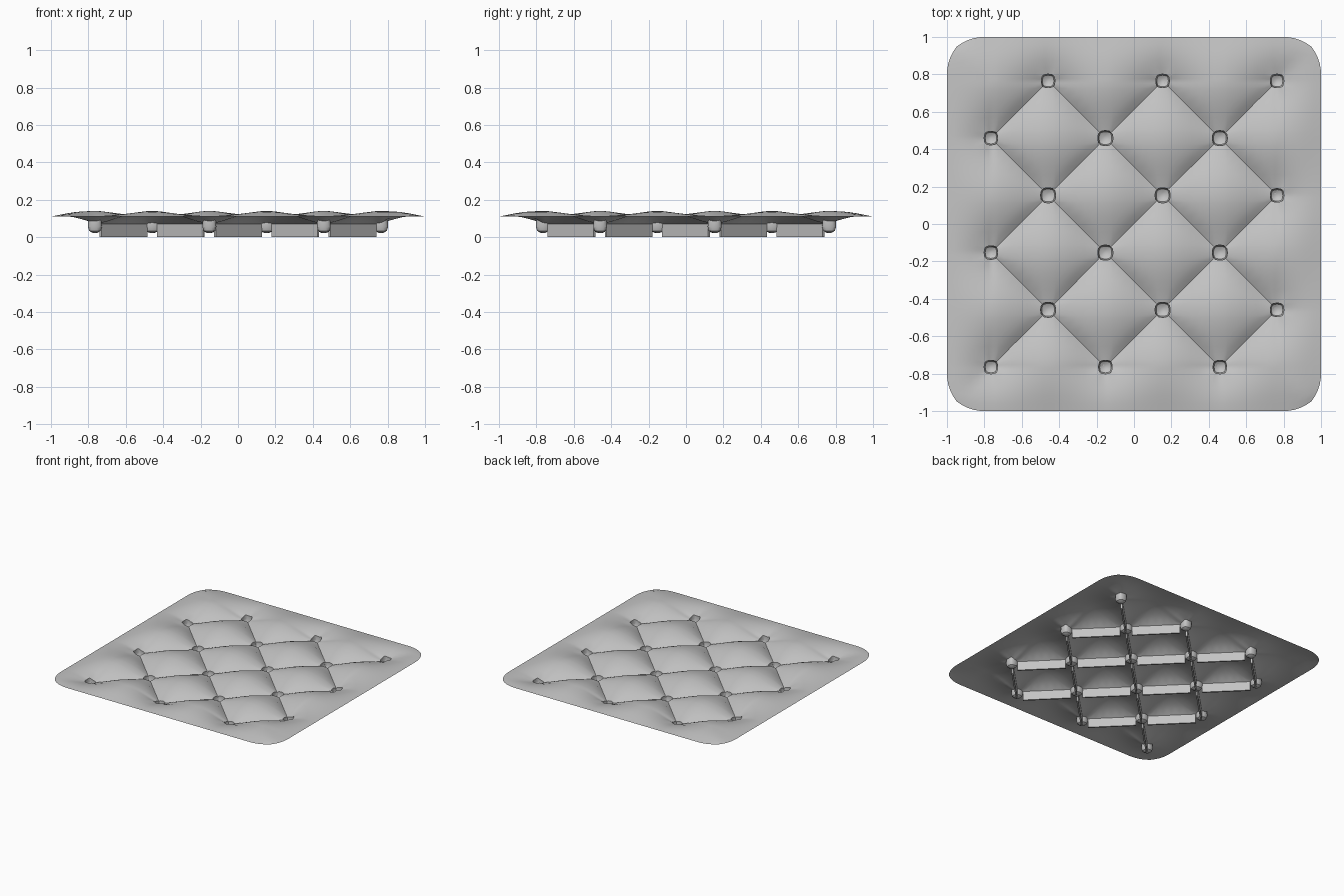
import bpy, bmesh, math
from mathutils import Vector, Matrix

cube = bpy.data.objects.get("Cube")
if cube:
    bpy.data.objects.remove(cube, do_unlink=True)

STEP = 0.306            # spacing of the tuft lattice
LIM = 2.5 * STEP        # outermost tuft row
EDGE_Z, CREASE_Z, PUFF = 0.11, 0.07, 0.07
RIM = 0.04              # half width of a tuft pit
# grid offset from tuft -> pit radius, pit height
PIT = {0: (0, 0.022), 0.012: (0.017, 0.024), 0.024: (0.034, 0.034), 0.032: (0.041, 0.054)}

fabric = bpy.data.materials.new("grey_fabric")
fabric.use_nodes = True
GREY = (0.55, 0.55, 0.55, 1)
fabric.diffuse_color = GREY
bsdf = next(n for n in fabric.node_tree.nodes if n.type == 'BSDF_PRINCIPLED')
bsdf.inputs["Base Color"].default_value = GREY

rows = [(i - 2.5) * STEP for i in range(6)]
tufts = [(rows[i], rows[j]) for i in range(6) for j in range(6) if (i + j) % 2 == 0]


def finish(bm, name):
    mesh = bpy.data.meshes.new(name)
    bm.to_mesh(mesh)
    bm.free()
    obj = bpy.data.objects.new(name, mesh)
    bpy.context.collection.objects.link(obj)
    mesh.materials.append(fabric)
    return obj


def clamp(v):
    return max(-LIM, min(LIM, v))


def height(x, y):
    """Puffed diamonds between creases, fading to a flat hem."""
    cx, cy = clamp(x), clamp(y)
    dx, dy = cx - rows[0], cy - rows[0]
    p, q = (dx + dy) / (2 * STEP), (dx - dy) / (2 * STEP)
    z = CREASE_Z + PUFF * abs(math.sin(math.pi * p) * math.sin(math.pi * q)) ** 0.7
    t = min(1, max(abs(x - cx), abs(y - cy)) / (1 - LIM))
    if t > 0:
        z = EDGE_Z + (z - EDGE_Z) * (1 - t) ** 1.5 + 0.012 * math.sin(math.pi * t)
    return z


def place(x, y):
    """Final position of a grid point: tuft pit, rounded corner or plain sheet."""
    for tx, ty in tufts:
        dx, dy = x - tx, y - ty
        c = max(abs(dx), abs(dy))
        if c < RIM + 1e-4:
            if c < 1e-5:
                return Vector((tx, ty, PIT[0][1]))
            r, z = PIT.get(round(c, 3), (RIM, height(x, y)))
            if max(abs(tx), abs(ty)) > LIM - 0.01:
                r *= 0.9
            a, b = dx / c, dy / c
            return Vector((tx + r * a * math.sqrt(1 - 0.35 * b * b),
                           ty + r * b * math.sqrt(1 - 0.35 * a * a), z))
    z = height(x, y)
    a, b = (abs(x) - 0.8) / 0.2, (abs(y) - 0.8) / 0.2
    if a > 0 and b > 0:
        x = math.copysign(0.8 + 0.2 * a * math.sqrt(1 - 0.45 * b * b), x)
        y = math.copysign(0.8 + 0.2 * b * math.sqrt(1 - 0.45 * a * a), y)
    return Vector((x, y, z))


# Grid lines cluster round every tuft row
near = [0, 0.012, 0.024, 0.032, RIM, 0.07, 0.11, STEP / 2]
lines = {round(r + s * o, 4) for r in rows for o in near for s in (-1, 1)}
lines |= {s * v for v in (0.96, 1.0) for s in (-1, 1)}
lines = sorted(lines)

# Tufted sheet
bm = bmesh.new()
grid = [[bm.verts.new(place(x, y)) for x in lines] for y in lines]
for j in range(len(lines) - 1):
    for i in range(len(lines) - 1):
        a, b = grid[j][i], grid[j][i + 1]
        c, d = grid[j + 1][i + 1], grid[j + 1][i]
        x0, x1, y0, y1 = lines[i], lines[i + 1], lines[j], lines[j + 1]
        low = CREASE_Z + 0.002
        # split cells along the creases
        if height(x0, y0) < low and height(x1, y1) < low:
            bm.faces.new((a, b, c))
            bm.faces.new((a, c, d))
        elif height(x1, y0) < low and height(x0, y1) < low:
            bm.faces.new((a, b, d))
            bm.faces.new((b, c, d))
        else:
            bm.faces.new((a, b, c, d))
sheet = finish(bm, "tufted_sheet")
bpy.context.view_layer.objects.active = sheet
sheet.select_set(True)
bpy.ops.object.shade_smooth_by_angle(angle=math.radians(30))

# Thin pleats hanging below each crease, between neighbouring tufts
bm = bmesh.new()
length = (STEP - 0.06) * math.sqrt(2)
for tx, ty in tufts:
    for side in (-1, 1):
        ex, ey = tx + side * STEP, ty + STEP
        if abs(ex) > LIM + 0.01 or ey > LIM + 0.01:
            continue
        mid = Vector(((tx + ex) / 2, (ty + ey) / 2, CREASE_Z / 2))
        bmesh.ops.create_cube(bm, size=1, matrix=(
            Matrix.Translation(mid)
            @ Matrix.Rotation(side * math.pi / 4, 4, 'Z')
            @ Matrix.Diagonal((length, 0.012, CREASE_Z, 1))))
finish(bm, "pleats")
